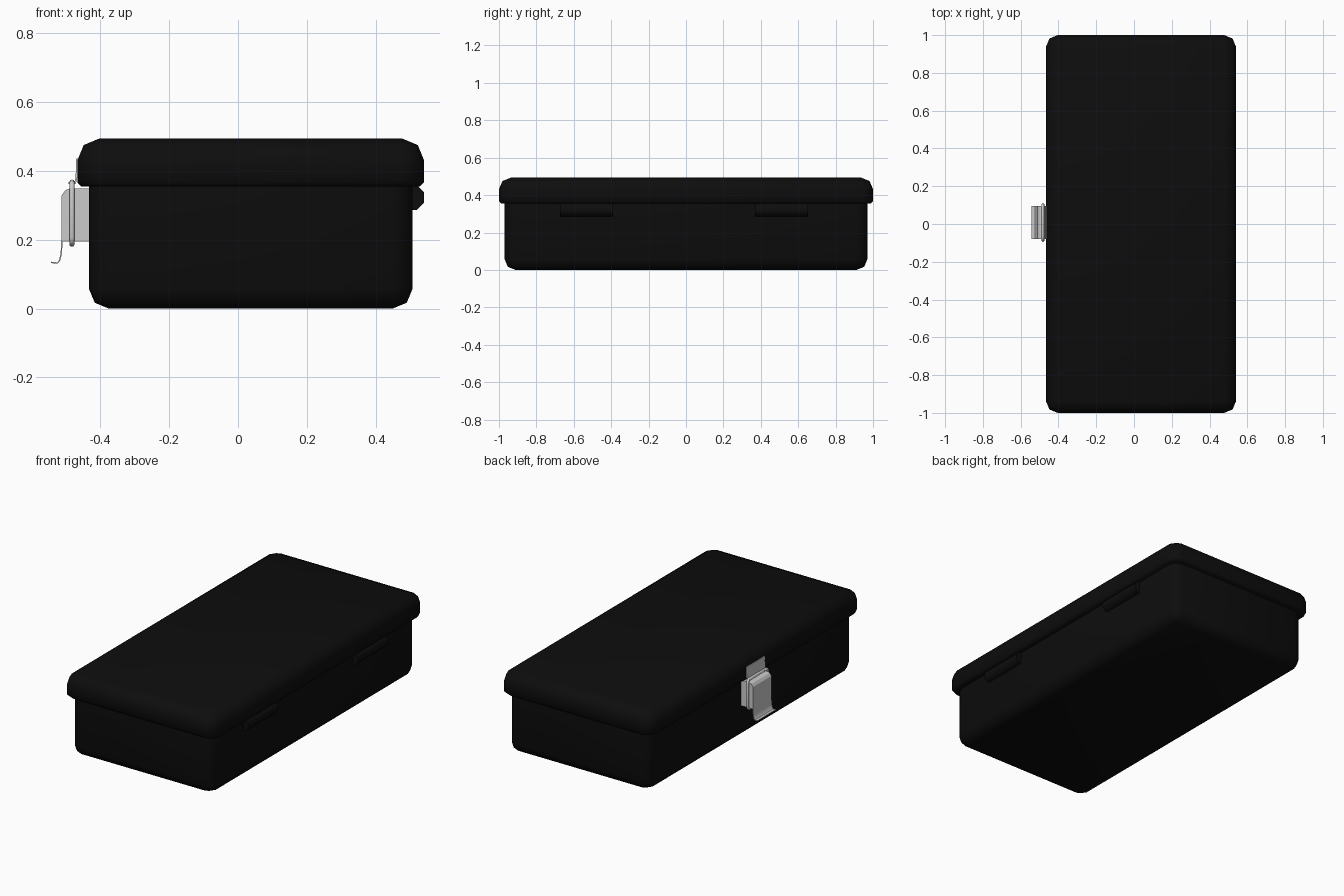
import bpy, bmesh, math
from mathutils import Vector

if "Cube" in bpy.data.objects:
    bpy.data.objects.remove(bpy.data.objects["Cube"])

black = bpy.data.materials.new("black_plastic")
black.diffuse_color = (0.004, 0.004, 0.004, 1)
black.use_nodes = True
black.node_tree.nodes["Principled BSDF"].inputs["Base Color"].default_value = black.diffuse_color
CX = 0.037   # centre of the box body (the latch sticks out on the -x side)
LY = 0.008   # centre of the latch along y


def finish(name, bm, mat=None, angle=50):
    bmesh.ops.recalc_face_normals(bm, faces=bm.faces)
    me = bpy.data.meshes.new(name)
    bm.to_mesh(me)
    bm.free()
    ob = bpy.data.objects.new(name, me)
    bpy.context.collection.objects.link(ob)
    if mat:
        me.materials.append(mat)
    bpy.ops.object.select_all(action='DESELECT')
    bpy.context.view_layer.objects.active = ob
    ob.select_set(True)
    bpy.ops.object.shade_smooth_by_angle(angle=math.radians(angle))
    return ob


def shell(name, sx, sy, z0, z1, radius, flat_z, lip=0):
    """Box with rounded edges, except the rim at flat_z, which gets a small lip."""
    bm = bmesh.new()
    bmesh.ops.create_cube(bm, size=1)
    for v in bm.verts:
        v.co = Vector((CX + v.co.x * sx, v.co.y * sy, z0 if v.co.z < 0 else z1))

    def is_rim(e):
        return all(abs(v.co.z - flat_z) < 1e-4 for v in e.verts)

    bmesh.ops.bevel(bm, geom=[e for e in bm.edges if not is_rim(e)], offset=radius,
                    segments=2, profile=0.5, affect='EDGES')
    if lip:
        bmesh.ops.bevel(bm, geom=[e for e in bm.edges if is_rim(e)], offset=lip,
                        segments=1, affect='EDGES')
    return finish(name, bm, black)


def extrude_y(name, profile, y0, y1, mat=None, angle=30):
    """Extrude a closed x-z profile along y."""
    bm = bmesh.new()
    face = bm.faces.new([bm.verts.new((x, y0, z)) for x, z in profile])
    ext = bmesh.ops.extrude_face_region(bm, geom=[face])
    bmesh.ops.translate(bm, vec=(0, y1 - y0, 0),
                        verts=[g for g in ext["geom"] if isinstance(g, bmesh.types.BMVert)])
    return finish(name, bm, mat, angle)


def sheet(path, t):
    """Closed outline of a thin bent sheet following an x-z path."""
    pts = [Vector(p) for p in path]
    left, right = [], []
    for i, p in enumerate(pts):
        d = (pts[min(i + 1, len(pts) - 1)] - pts[max(i - 1, 0)]).normalized()
        n = Vector((-d.y, d.x)) * t / 2
        left.append(p + n)
        right.append(p - n)
    return [tuple(p) for p in left + right[::-1]]


# Box body and lid
shell("box_base", 0.94, 1.94, 0, 0.36, 0.058, 0.36)
shell("lid", 1.006, 2.0, 0.354, 0.493, 0.062, 0.354, 0.012)

# Hinge barrels on the right side
for i, y in enumerate((-0.532, 0.51)):
    octagon = [(0.504 + 0.039 * math.cos(math.radians(22.5 + 45 * k)),
                0.322 + 0.039 * math.sin(math.radians(22.5 + 45 * k))) for k in range(8)]
    extrude_y(f"hinge_{i + 1}", octagon, y - 0.142, y + 0.142, black, 50)

# Latch housing fixed to the left wall
extrude_y("latch_bracket", [(-0.42, 0.195), (-0.509, 0.195), (-0.509, 0.33),
                            (-0.497, 0.343), (-0.48, 0.349), (-0.42, 0.349)],
          LY - 0.086, LY + 0.086)

# Bent sheet lever with a flared finger tab
extrude_y("latch_lever", sheet([(-0.487, 0.347), (-0.500, 0.342), (-0.510, 0.328),
                                (-0.511, 0.20), (-0.513, 0.16), (-0.518, 0.14),
                                (-0.524, 0.132), (-0.543, 0.134)], 0.004),
          LY - 0.088, LY + 0.088)

# Catch plate on the lid with its hooked lip
extrude_y("catch_plate", sheet([(-0.467, 0.436), (-0.469, 0.38), (-0.473, 0.364),
                                (-0.482, 0.359), (-0.492, 0.366)], 0.005),
          LY - 0.088, LY + 0.088)

# Wire bail looping round the lever and over the hook
curve = bpy.data.curves.new("wire_bail", 'CURVE')
curve.dimensions = '3D'
curve.bevel_depth = 0.0078
curve.bevel_resolution = 2
loop = []
for k, (sy, sz) in enumerate(((1, 1), (-1, 1), (-1, -1), (1, -1))):
    for j in range(4):
        a = math.radians(90 * k + 30 * j)
        loop.append((-0.482, LY + sy * 0.075 + 0.02 * math.cos(a),
                     0.277 + sz * 0.07 + 0.02 * math.sin(a)))
spline = curve.splines.new('POLY')
spline.points.add(len(loop) - 1)
for p, co in zip(spline.points, loop):
    p.co = (*co, 1)
spline.use_cyclic_u = True
bail = bpy.data.objects.new("wire_bail", curve)
bpy.context.collection.objects.link(bail)
